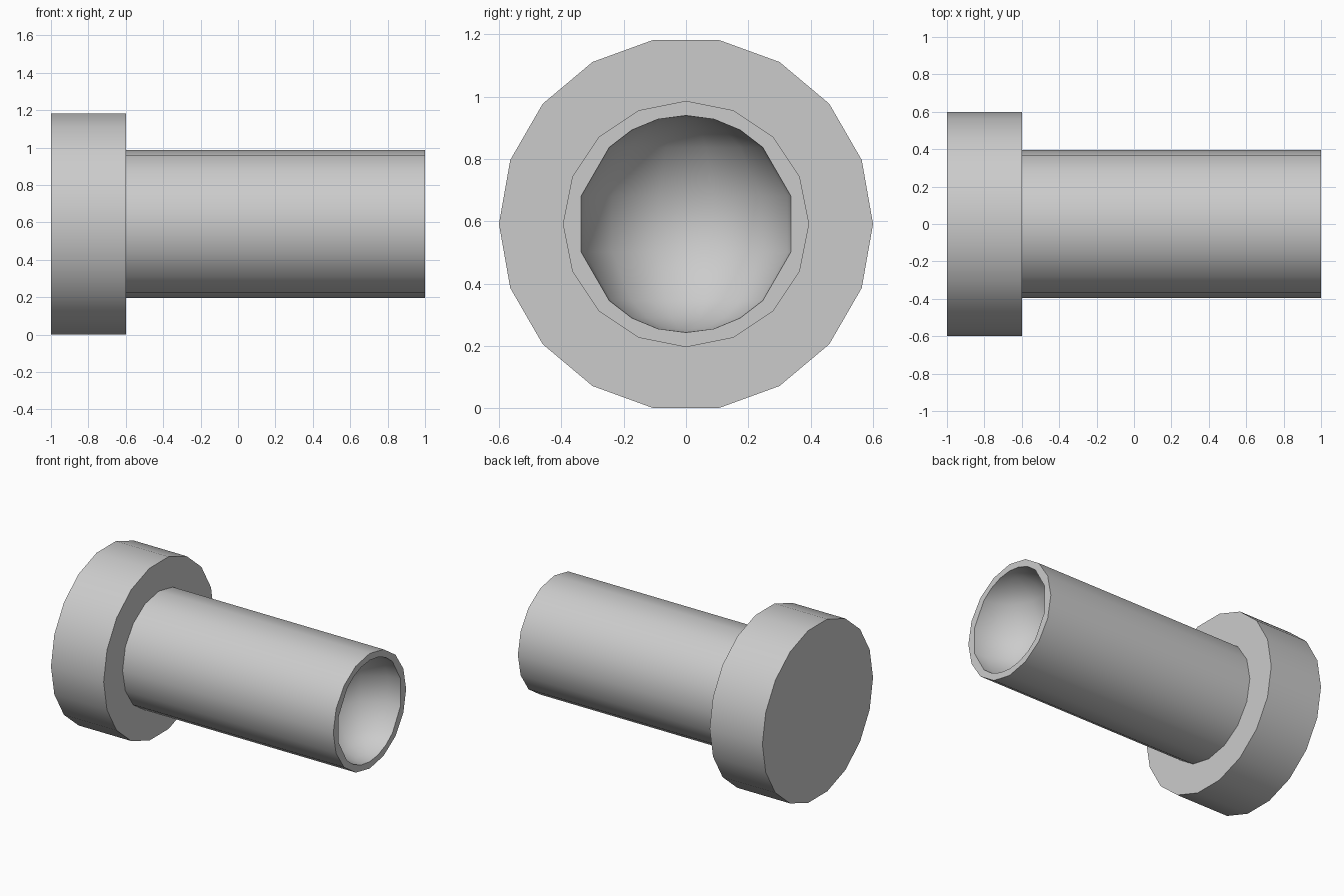
import bpy, bmesh
from math import sin, cos, pi, radians

if "Cube" in bpy.data.objects:
    bpy.data.objects.remove(bpy.data.objects["Cube"])

AXIS_Z = 0.591

grey = bpy.data.materials.new("plain_grey")
grey.use_nodes = True
grey.diffuse_color = (0.6, 0.6, 0.6, 1)
grey.node_tree.nodes["Principled BSDF"].inputs["Base Color"].default_value = (0.6, 0.6, 0.6, 1)


def ring(bm, x, radius, sides):
    """Polygon of vertices around the x axis."""
    return [bm.verts.new((x, radius * cos(2 * pi * i / sides), radius * sin(2 * pi * i / sides)))
            for i in range(sides)]


def wall(bm, a, b):
    """Side faces between two equal rings."""
    for i in range(len(a)):
        j = (i + 1) % len(a)
        bm.faces.new((a[i], a[j], b[j], b[i]))


def finish(bm, name):
    bmesh.ops.recalc_face_normals(bm, faces=bm.faces)
    mesh = bpy.data.meshes.new(name)
    bm.to_mesh(mesh)
    bm.free()
    obj = bpy.data.objects.new(name, mesh)
    bpy.context.collection.objects.link(obj)
    obj.location.z = AXIS_Z
    mesh.materials.append(grey)
    bpy.ops.object.select_all(action='DESELECT')
    obj.select_set(True)
    bpy.context.view_layer.objects.active = obj
    bpy.ops.object.shade_smooth_by_angle(angle=radians(35))


# Wide end flange
bm = bmesh.new()
back, front = ring(bm, -1, 0.6, 18), ring(bm, -0.6, 0.6, 18)
wall(bm, back, front)
bm.faces.new(back)
bm.faces.new(front)
finish(bm, "flange")

# Shaft with a round hollow in its free end
bm = bmesh.new()
base, end = ring(bm, -0.62, 0.395, 16), ring(bm, 1, 0.395, 16)
wall(bm, base, end)
bm.faces.new(base)

# Hollow: half a sphere with its poles up and down
R = 0.348
lats = [radians(a) for a in (-90, -75, -60, -45, -15, 15, 45, 60, 75, 90)]
lons = [radians(a) for a in (-90, -75, -45, -15, 15, 45, 75, 90)]
grid = [[bm.verts.new((1 - R * cos(la) * cos(lo), R * cos(la) * sin(lo), R * sin(la)))
         for lo in lons] for la in lats]
for low, high in zip(grid, grid[1:]):
    for k in range(len(lons) - 1):
        bm.faces.new((low[k], low[k + 1], high[k + 1], high[k]))
bmesh.ops.remove_doubles(bm, verts=bm.verts, dist=0.0001)

# Flat rim joining the hollow to the outer wall
open_edges = [e for e in bm.edges if e.is_boundary]
bmesh.ops.bridge_loops(bm, edges=open_edges)
finish(bm, "hollow_shaft")
